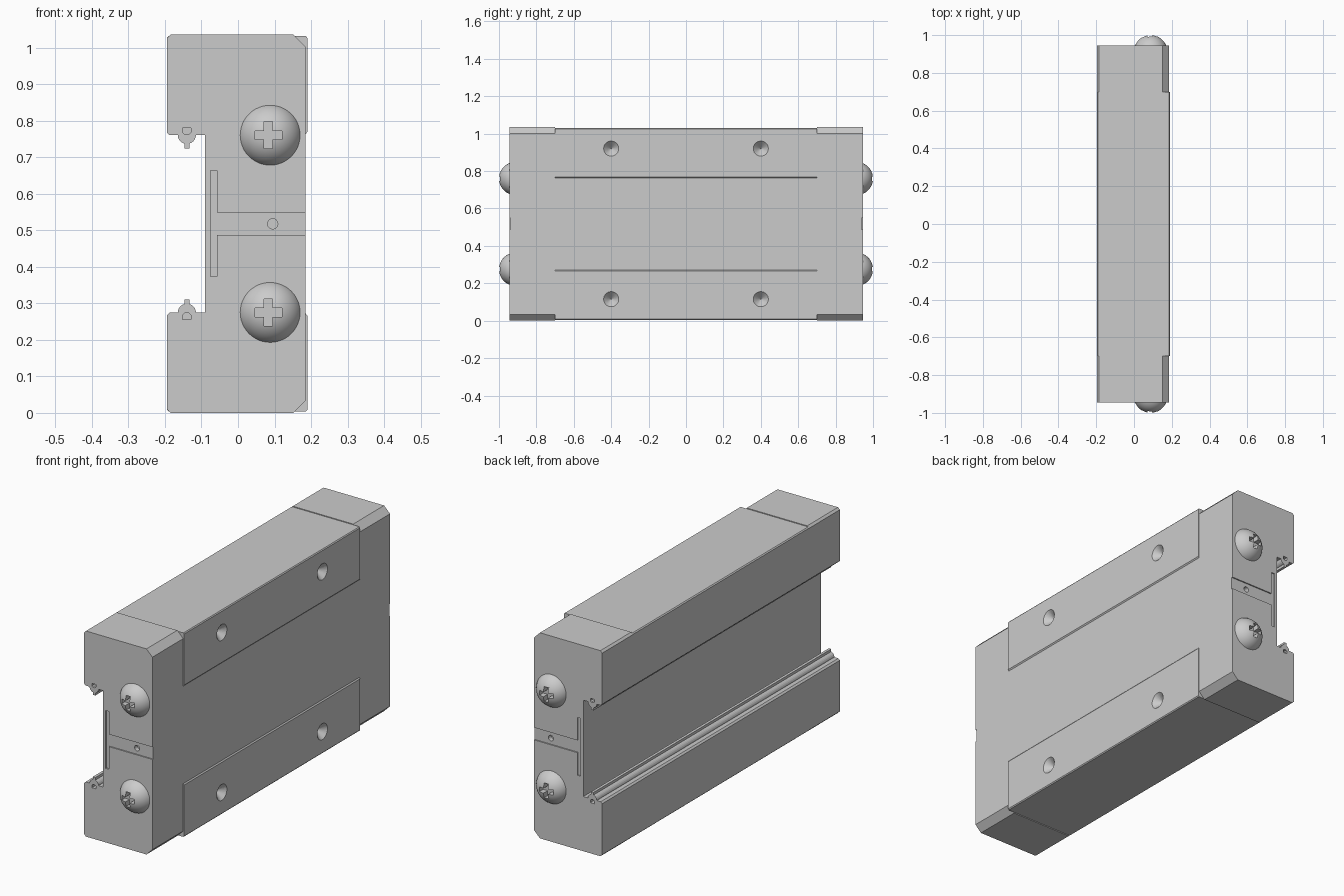
import bpy, bmesh, math
from mathutils import Matrix

if "Cube" in bpy.data.objects:
    bpy.data.objects.remove(bpy.data.objects["Cube"])

MID_Z = 0.5175        # mirror plane of the section
END_Y, PAD_Y = 0.945, 0.70

grey = bpy.data.materials.new("light_grey")
grey.use_nodes = True
grey.diffuse_color = (0.6, 0.6, 0.6, 1)
grey.node_tree.nodes["Principled BSDF"].inputs["Base Color"].default_value = (0.6, 0.6, 0.6, 1)


def make(name, bm):
    bmesh.ops.recalc_face_normals(bm, faces=bm.faces)
    mesh = bpy.data.meshes.new(name)
    bm.to_mesh(mesh)
    bm.free()
    mesh.materials.append(grey)
    obj = bpy.data.objects.new(name, mesh)
    bpy.context.scene.collection.objects.link(obj)
    return obj


def prism(name, outline, y0, y1):
    """Extrude an x-z outline along y."""
    bm = bmesh.new()
    face = bm.faces.new([bm.verts.new((x, y0, z)) for x, z in outline])
    new = bmesh.ops.extrude_face_region(bm, geom=[face])["geom"]
    verts = [v for v in new if isinstance(v, bmesh.types.BMVert)]
    bmesh.ops.translate(bm, verts=verts, vec=(0, y1 - y0, 0))
    return make(name, bm)


def box(x0, x1, z0, z1, y0, y1):
    return prism("cutter", [(x0, z0), (x1, z0), (x1, z1), (x0, z1)], y0, y1)


def round_tool(x, y, z, r1, r2, depth, axis, sides=32):
    bm = bmesh.new()
    bmesh.ops.create_cone(bm, cap_ends=True, segments=sides, radius1=r1, radius2=r2, depth=depth,
                          matrix=Matrix.Translation((x, y, z)) @ Matrix.Rotation(math.pi / 2, 4, axis))
    return make("cutter", bm)


def cut(obj, cutters):
    """Subtract the cutters, then remove them."""
    for c in cutters:
        mod = obj.modifiers.new("cut", 'BOOLEAN')
        mod.operation, mod.solver, mod.object = 'DIFFERENCE', 'EXACT', c
    graph = bpy.context.evaluated_depsgraph_get()
    mesh = bpy.data.meshes.new_from_object(obj.evaluated_get(graph))
    obj.modifiers.clear()
    obj.data = mesh
    for c in cutters:
        bpy.data.objects.remove(c)


def flip(points):
    return [(x, 2 * MID_Z - z) for x, z in points]


def section(upper):
    return upper + flip(upper)[::-1]


def smooth(obj, angle):
    bpy.ops.object.select_all(action='DESELECT')
    obj.select_set(True)
    bpy.context.view_layer.objects.active = obj
    bpy.ops.object.shade_smooth_by_angle(angle=math.radians(angle))


# Channel-shaped sections: upper halves, mirrored downwards
flange = [(-0.195, 0.768), (-0.187, 0.76), (-0.09, 0.76)]
end_half = [(0.185, 1.002), (0.152, 1.035), (-0.185, 1.035), (-0.195, 1.025)] + flange
mid_half = [(0.185, 0.763), (0.19, 0.769), (0.19, 1.026), (0.186, 1.031),
            (-0.19, 1.031), (-0.195, 1.026)] + flange

# Middle body with raised pads and countersunk holes
body = prism("middle_body", section(mid_half), -PAD_Y, PAD_Y)
cut(body, [round_tool(0.18, y, z, 0.001, 0.06, 0.06, 'Y')
           for y in (-0.4, 0.4) for z in (0.115, 0.92)])

# End caps with the shallow T groove, pin hole and rail slots
for side, label in ((-1, "front"), (1, "back")):
    cap = prism(label + "_end_cap", section(end_half), side * PAD_Y, side * END_Y)
    a, b = side * (END_Y - 0.006), side * (END_Y + 0.05)
    slot = [(-0.152, 0.78), (-0.129, 0.78), (-0.129, 0.768), (-0.135, 0.762),
            (-0.146, 0.762), (-0.152, 0.768)]
    deep = side * (END_Y - 0.03)
    cut(cap, [box(-0.075, -0.057, 0.373, 0.664, a, b),
              box(-0.06, 0.25, 0.487, 0.549, a, b),
              round_tool(0.095, side * END_Y, MID_Z, 0.014, 0.014, 0.06, 'X', 24),
              prism("cutter", slot, deep, b),
              prism("cutter", flip(slot), deep, b)])

# Guide rails along the inside of both flanges: round bead with a fin
bead = []
for i in range(13):
    t = math.pi * (1 + i / 12)
    bead.append((-0.14 + 0.025 * math.cos(t), 0.761 + 0.025 * math.sin(t)))
fin = [(-0.147, 0.75), (-0.133, 0.75), (-0.133, 0.724), (-0.147, 0.724)]
for label, turn in (("upper", lambda p: p), ("lower", flip)):
    prism(label + "_rail_bead", turn(bead), -END_Y, END_Y)
    prism(label + "_rail_fin", turn(fin), -END_Y, END_Y)

# Domed cross-head screws
RADIUS, HEIGHT = 0.082, 0.055
ball = (RADIUS ** 2 + HEIGHT ** 2) / (2 * HEIGHT)
for side, label in ((-1, "front"), (1, "back")):
    for z, level in ((0.275, "lower"), (0.76, "upper")):
        bm = bmesh.new()
        bmesh.ops.create_uvsphere(bm, u_segments=48, v_segments=48, radius=ball)
        bmesh.ops.bisect_plane(bm, geom=bm.verts[:] + bm.edges[:] + bm.faces[:],
                               plane_co=(0, 0, ball - HEIGHT), plane_no=(0, 0, 1), clear_inner=True)
        bmesh.ops.holes_fill(bm, edges=[e for e in bm.edges if e.is_boundary], sides=0)
        place = Matrix.Translation((0.088, side * (END_Y + HEIGHT - ball), z))
        bmesh.ops.transform(bm, matrix=place @ Matrix.Rotation(-side * math.pi / 2, 4, 'X'), verts=bm.verts)
        screw = make(f"{label}_{level}_screw", bm)
        y0, y1 = side * (END_Y + 0.02), side * 1.1
        long, wide = 0.037, 0.012
        cross = [(wide, wide), (wide, long), (-wide, long), (-wide, wide), (-long, wide), (-long, -wide),
                 (-wide, -wide), (-wide, -long), (wide, -long), (wide, -wide), (long, -wide), (long, wide)]
        cut(screw, [prism("cutter", [(0.083 + x, z + h) for x, h in cross], y0, y1)])
        smooth(screw, 30)
